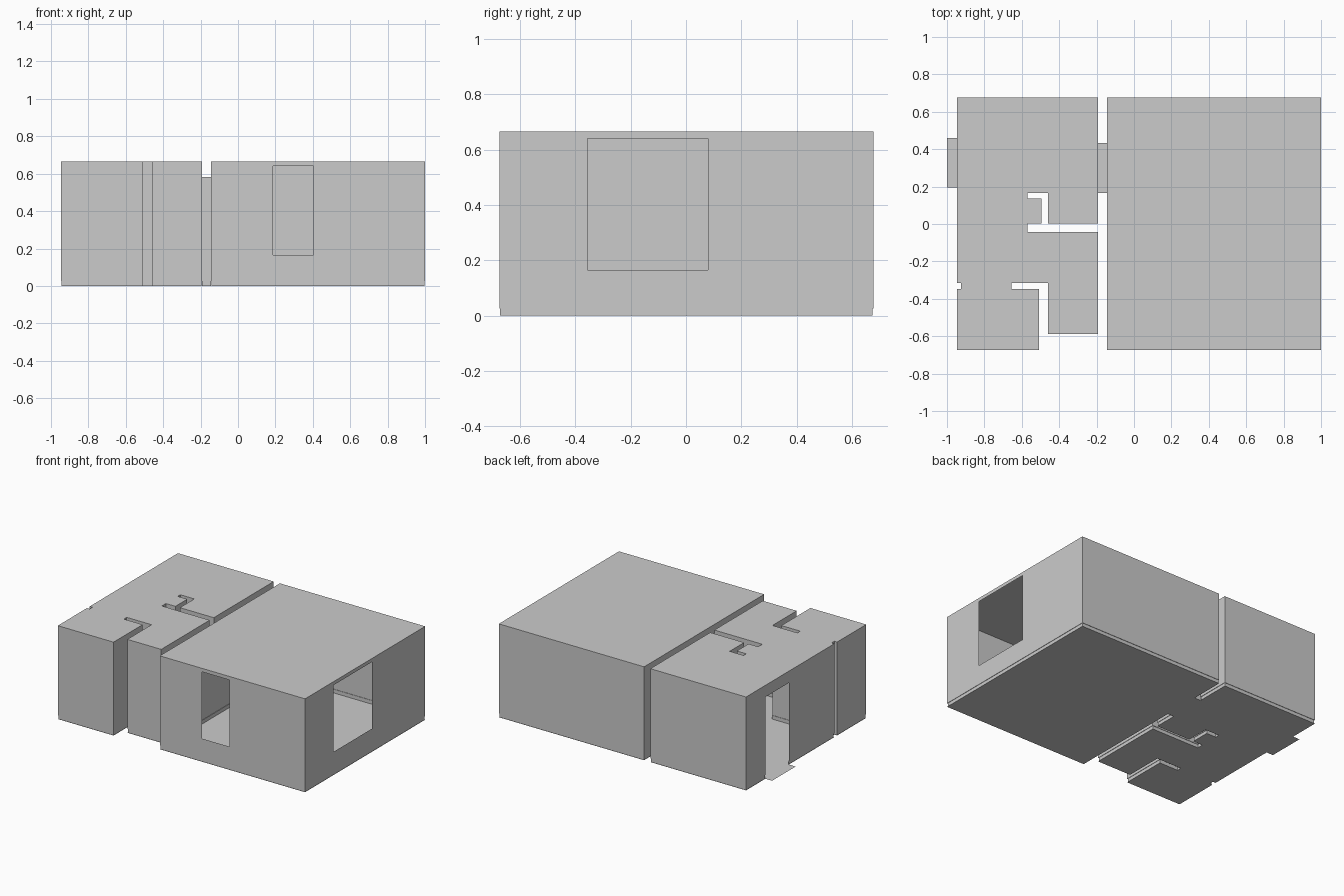
import bpy
import bmesh
from mathutils import Vector

if "Cube" in bpy.data.objects:
    bpy.data.objects.remove(bpy.data.objects["Cube"])

TOP, DOOR, SKIRT, INSET = 0.665, 0.582, 0.026, 0.003

# Room outlines, counter-clockwise
flat = [(-.947, -.674), (-.508, -.674), (-.508, -.347), (-.656, -.347),
        (-.656, -.315), (-.46, -.315), (-.46, -.588), (-.193, -.588),
        (-.193, -.043), (-.57, -.043), (-.57, .003), (-.495, .003),
        (-.495, .136), (-.57, .136), (-.57, .166), (-.46, .166),
        (-.46, .003), (-.193, .003), (-.193, .166), (-.193, .434),
        (-.193, .677), (-.947, .677), (-.947, .46), (-.947, .195),
        (-.947, -.315), (-.925, -.315), (-.925, -.347), (-.947, -.347)]
main = [(-.144, -.674), (1, -.674), (1, .677), (-.144, .677),
        (-.144, .434), (-.144, .166)]


def make(name, faces):
    bm = bmesh.new()
    for f in faces:
        bm.faces.new([bm.verts.new(v) for v in f])
    bmesh.ops.remove_doubles(bm, verts=bm.verts, dist=1e-5)
    me = bpy.data.meshes.new(name)
    bm.to_mesh(me)
    bm.free()
    ob = bpy.data.objects.new(name, me)
    bpy.context.collection.objects.link(ob)
    return ob


def quad(p, q, z0, z1):
    return [(*p, z0), (*q, z0), (*q, z1), (*p, z1)]


def inset(pts):
    # Mitred inward offset of an outline
    out, n = [], len(pts)
    for i in range(n):
        a, b, c = (Vector(pts[(i + k) % n]) for k in (-1, 0, 1))
        d, e = (b - a).normalized(), (c - b).normalized()
        n1, n2 = Vector((-d.y, d.x)), Vector((-e.y, e.x))
        out.append(tuple(b + (n1 + n2) * INSET / (1 + n1.dot(n2))))
    return out


def room(name, pts, doors=(), windows={}):
    walls, skirting, inner, n = [], [], inset(pts), len(pts)
    for i in range(n):
        j = (i + 1) % n
        p, q = pts[i], pts[j]
        if i in doors:
            walls.append(quad(p, q, DOOR, TOP))
            continue
        if i in windows:
            # Wall panel around a rectangular window opening
            t0, t1, z0, z1 = windows[i]
            a = tuple(Vector(p).lerp(Vector(q), t0))
            b = tuple(Vector(p).lerp(Vector(q), t1))
            walls += [quad(p, a, SKIRT, TOP), quad(b, q, SKIRT, TOP),
                      quad(a, b, SKIRT, z0), quad(a, b, z1, TOP)]
        else:
            walls.append(quad(p, q, SKIRT, TOP))
        # Set-in skirting board with its top ledge
        u, v = inner[i], inner[j]
        skirting += [quad(u, v, 0, SKIRT),
                     [(*p, SKIRT), (*u, SKIRT), (*v, SKIRT), (*q, SKIRT)]]
    make(name + "_walls", walls)
    make(name + "_skirting", skirting)
    make(name + "_floor", [[(x, y, 0) for x, y in reversed(pts)]])
    make(name + "_ceiling", [[(x, y, TOP) for x, y in pts]])


def span(a, b, s, e):
    return (s - a) / (b - a), (e - a) / (b - a)


room("side_rooms", flat, doors=(18, 22))
room("main_room", main, doors=(4,), windows={
    0: (*span(-.144, 1, .188, .405), .165, .64),
    1: (*span(-.674, .677, -.355, .08), .165, .64)})

# Passage through the wall between the two halves
xa, xb, ya, yb = -.193, -.144, .166, .434
rect = [(xa, ya), (xb, ya), (xb, yb), (xa, yb)]
make("passage", [quad(rect[0], rect[1], 0, DOOR),
                 quad(rect[2], rect[3], 0, DOOR),
                 [(x, y, 0) for x, y in reversed(rect)],
                 [(x, y, DOOR) for x, y in rect]])

# Entrance threshold
make("threshold", [[(-1, .195, 0), (-1, .46, 0), (-.947, .46, 0), (-.947, .195, 0)]])
